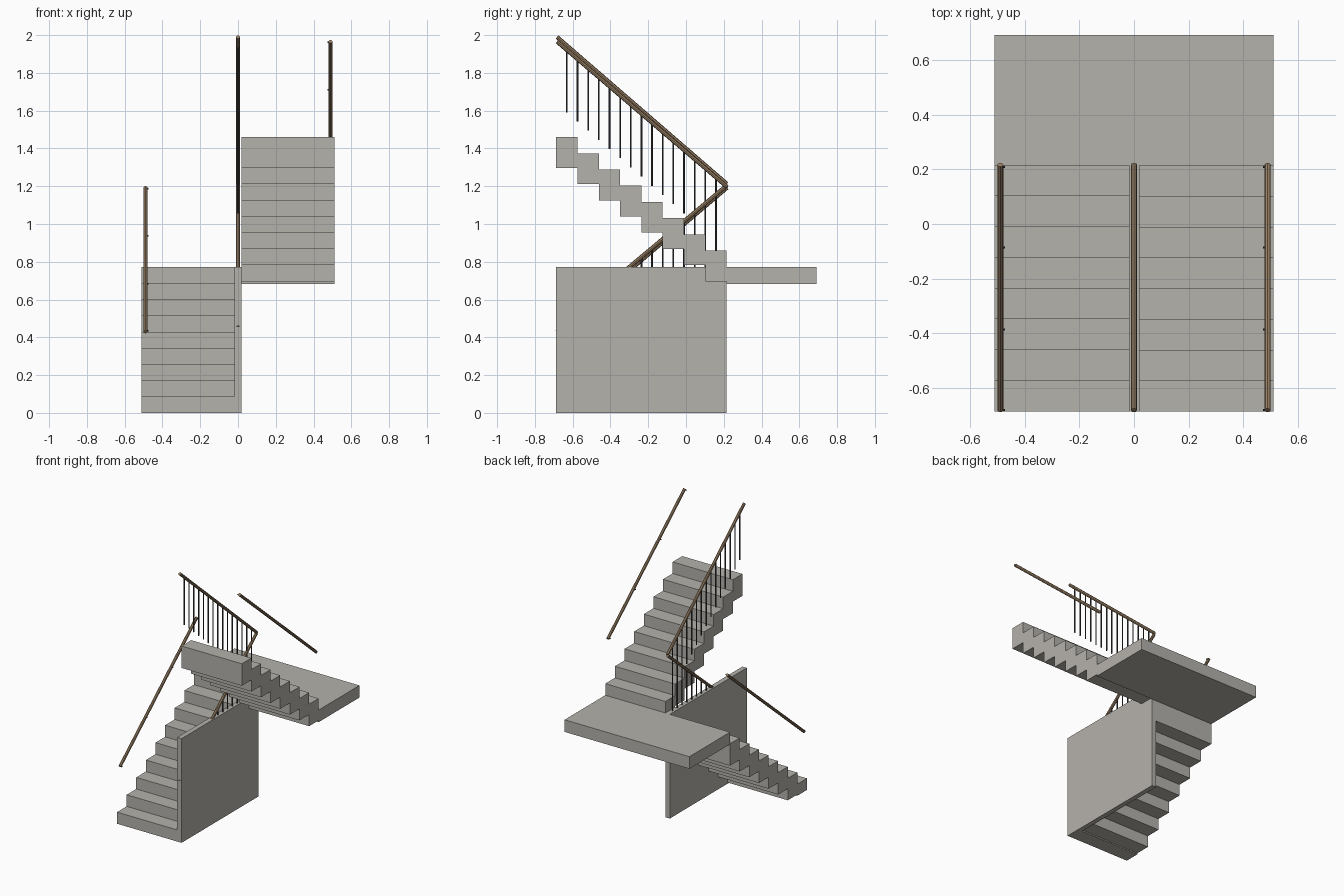
import bpy, bmesh, math
from mathutils import Vector

if "Cube" in bpy.data.objects:
    bpy.data.objects.remove(bpy.data.objects["Cube"])


def material(name, rgb):
    m = bpy.data.materials.new(name)
    m.diffuse_color = (*rgb, 1)
    m.use_nodes = True
    m.node_tree.nodes["Principled BSDF"].inputs["Base Color"].default_value = m.diffuse_color
    return m


CONCRETE = material("warm grey concrete", (0.46, 0.445, 0.41))
WOOD = material("brown wood", (0.32, 0.22, 0.13))
METAL = material("dark metal", (0.055, 0.055, 0.06))

Y0, Y1, Y2 = -0.687, 0.215, 0.692    # stair front, landing edge, landing back
STEPS = 8
RUN = (Y1 - Y0) / STEPS
RISE = 0.0859
LAND = RISE * 9                      # landing height
THICK = 0.163                        # depth of the stepped slab
HALF, WALL = 0.512, 0.018


def finish(bm, name, mat):
    bmesh.ops.recalc_face_normals(bm, faces=bm.faces)
    me = bpy.data.meshes.new(name)
    bm.to_mesh(me)
    bm.free()
    me.materials.append(mat)
    ob = bpy.data.objects.new(name, me)
    bpy.context.collection.objects.link(ob)
    return ob


def add_box(bm, lo, hi):
    vs = bmesh.ops.create_cube(bm, size=1)["verts"]
    for v in vs:
        v.co = [(a + b) / 2 + c * (b - a) for a, b, c in zip(lo, hi, v.co)]


def add_rod(bm, a, b, r, sides=8):
    a, b = Vector(a), Vector(b)
    d = b - a
    vs = bmesh.ops.create_cone(bm, cap_ends=True, segments=sides, radius1=r,
                               radius2=r, depth=d.length)["verts"]
    q = d.to_track_quat('Z', 'Y')
    for v in vs:
        v.co = q @ v.co + (a + b) / 2


def flight(name, x0, x1, start_y, direction, base_z):
    """Sawtooth slab: stepped on top and stepped underneath."""
    top, under = [], []
    for i in range(STEPS):
        z = base_z + RISE * (i + 1)
        low = max(z - THICK, 0)
        for k in (i, i + 1):
            y = start_y + direction * RUN * k
            top.append((y, z))
            if not under or under[-1] != (y, low):
                under.append((y, low))
    bm = bmesh.new()
    face = bm.faces.new([bm.verts.new((x0, y, z)) for y, z in top + under[::-1]])
    ext = bmesh.ops.extrude_face_region(bm, geom=[face])["geom"]
    bmesh.ops.translate(bm, vec=(x1 - x0, 0, 0),
                        verts=[g for g in ext if isinstance(g, bmesh.types.BMVert)])
    finish(bm, name, CONCRETE)


# concrete flights, landing and dividing wall
flight("lower_flight", -HALF, -WALL, Y0, 1, 0)
flight("upper_flight", WALL, HALF, Y1, -1, LAND)
for name, lo, hi in (
        ("landing", (-HALF, Y1, LAND - 0.09), (HALF, Y2, LAND)),
        ("dividing_wall", (-WALL, Y0, 0), (WALL, Y1, LAND))):
    bm = bmesh.new()
    add_box(bm, lo, hi)
    finish(bm, name, CONCRETE)

# handrails: name, x, z at the front end, z at the landing end
R = 0.011
RAILS = (("wall_rail_lower", -0.49, 0.429, 1.192),
         ("wall_rail_upper", 0.49, 1.966, 1.197),
         ("centre_rail_lower", 0.0, 0.452, 1.205),
         ("centre_rail_upper", 0.0, 1.990, 1.212))
for name, x, za, zb in RAILS:
    bm = bmesh.new()
    add_rod(bm, (x, Y0 + 0.004, za), (x, Y1 + 0.002, zb), R)
    finish(bm, name, WOOD)

# small bracket studs on the inner side of the wall rails
for name, x, za, zb in RAILS[:2]:
    bm = bmesh.new()
    s = -math.copysign(1, x)
    for t in (0.006, 1 / 3, 2 / 3, 0.994):
        y, z = Y0 + t * (Y1 - Y0), za + t * (zb - za)
        add_rod(bm, (x, y, z), (x + s * 0.017, y, z), 0.004, 6)
    finish(bm, name + "_brackets", METAL)

# balusters hanging below both centre rails
for name, x, za, zb in RAILS[2:]:
    bm = bmesh.new()
    for i in range(1, 16):
        t = i / 16
        y, z = Y0 + t * (Y1 - Y0), za + t * (zb - za)
        bottom = z - 0.35 if "upper" in name else LAND - 0.01
        if z > LAND + 0.01:
            add_rod(bm, (x, y, bottom), (x, y, z), 0.0045, 8)
    finish(bm, name.replace("rail", "balusters"), METAL)
